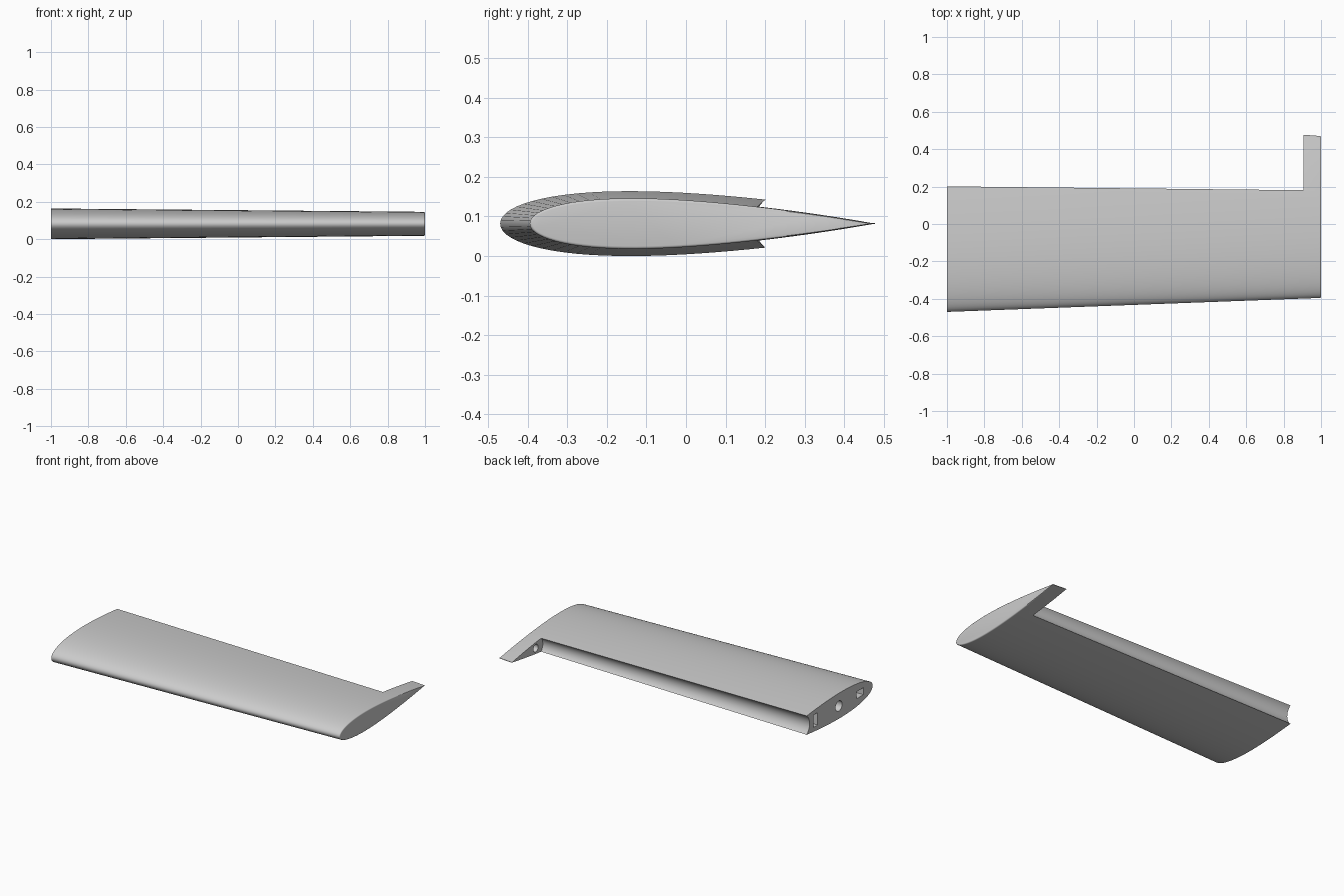
import bpy, bmesh, math

cube = bpy.data.objects.get("Cube")
if cube:
    bpy.data.objects.remove(cube, do_unlink=True)

MID_Z = 0.082      # height of the chord plane
HORN_X = 0.905     # inner face of the balance horn

grey = bpy.data.materials.new("plain grey")
grey.use_nodes = True
colour = (0.6, 0.6, 0.6, 1)
grey.diffuse_color = colour
grey.node_tree.nodes["Principled BSDF"].inputs["Base Color"].default_value = colour


def lerp(a, b, t):
    return a + (b - a) * t


def loft(name, sections):
    """Skin closed loops with equal point counts and cap both ends."""
    bm = bmesh.new()
    loops = [[bm.verts.new(p) for p in s] for s in sections]
    for a, b in zip(loops, loops[1:]):
        for i in range(len(a)):
            j = (i + 1) % len(a)
            bm.faces.new((a[i], a[j], b[j], b[i]))
    bm.faces.new(loops[0])
    bm.faces.new(loops[-1])
    bmesh.ops.recalc_face_normals(bm, faces=bm.faces)
    mesh = bpy.data.meshes.new(name)
    bm.to_mesh(mesh)
    bm.free()
    mesh.materials.append(grey)
    ob = bpy.data.objects.new(name, mesh)
    bpy.context.collection.objects.link(ob)
    return ob


def aerofoil(x, inset=0.0, steps=40):
    """Symmetric section, tapering along the span."""
    t = (x + 1) / 2
    front = lerp(-0.47, -0.395, t) + inset
    chord = lerp(0.625, 0.47, t) - inset * 0.5 - front
    thick = lerp(0.164, 0.128, t) - 2 * inset
    upper = []
    for i in range(steps + 1):
        u = (1 - math.cos(math.pi * i / steps)) / 2
        h = 5 * thick * (0.2969 * math.sqrt(u) - 0.126 * u - 0.3516 * u**2
                         + 0.2843 * u**3 - 0.1036 * u**4)
        upper.append((front + chord * u, max(h, 0.0012)))
    upper[0] = (front, 0)
    lower = [(y, -h) for y, h in upper[:0:-1]]
    return [(x, y, MID_Z + h) for y, h in upper + lower]


def cove(x, steps=24):
    """Round-nosed cutter section for the hinge cove."""
    t = (x + 1) / 1.9
    r = lerp(0.078, 0.062, t)
    cy = lerp(0.25, 0.225, t)
    pts = [(x, 0.9, MID_Z + r)]
    for i in range(steps + 1):
        a = math.pi / 2 + math.pi * i / steps
        pts.append((x, cy + r * math.cos(a), MID_Z + r * math.sin(a)))
    return pts + [(x, 0.9, MID_Z - r)]


def rectangle(x, y, width, height):
    w, h = width / 2, height / 2
    return [(x, y + a * w, MID_Z + b * h)
            for a, b in ((-1, -1), (1, -1), (1, 1), (-1, 1))]


def circle(x, y, radius, steps=24):
    return [(x, y + radius * math.cos(math.tau * i / steps),
             MID_Z + radius * math.sin(math.tau * i / steps)) for i in range(steps)]


# Wing panel with a softly rounded outer end
ROUND = 0.007
sections = [aerofoil(-1), aerofoil(1 - ROUND)]
for k in range(1, 5):
    a = math.pi / 2 * k / 4
    sections.append(aerofoil(1 - ROUND + ROUND * math.sin(a), ROUND * (1 - math.cos(a))))
wing = loft("wing_panel", sections)

# Cutters: hinge cove, spar sockets at the inner end, hinge pin hole in the horn
START, END = -1.05, -0.8
cutters = [
    loft("cove_cutter", [cove(-1.05), cove(HORN_X)]),
    loft("rear_spar_socket", [rectangle(x, 0.11, 0.04, 0.08) for x in (START, END)]),
    loft("middle_pin_socket", [circle(x, -0.125, 0.033) for x in (START, END)]),
    loft("front_spar_socket", [rectangle(x, -0.34, 0.07, 0.045) for x in (START, END)]),
    loft("hinge_pin_hole", [circle(x, 0.235, 0.024) for x in (0.88, 0.95)]),
]

bpy.ops.object.select_all(action='DESELECT')
wing.select_set(True)
bpy.context.view_layer.objects.active = wing
for cutter in cutters:
    cutter.hide_render = True
    mod = wing.modifiers.new(cutter.name, 'BOOLEAN')
    mod.operation = 'DIFFERENCE'
    mod.solver = 'EXACT'
    mod.object = cutter
    bpy.ops.object.modifier_apply(modifier=mod.name)
    bpy.data.objects.remove(cutter, do_unlink=True)

bpy.ops.object.shade_smooth_by_angle(angle=math.radians(30))
